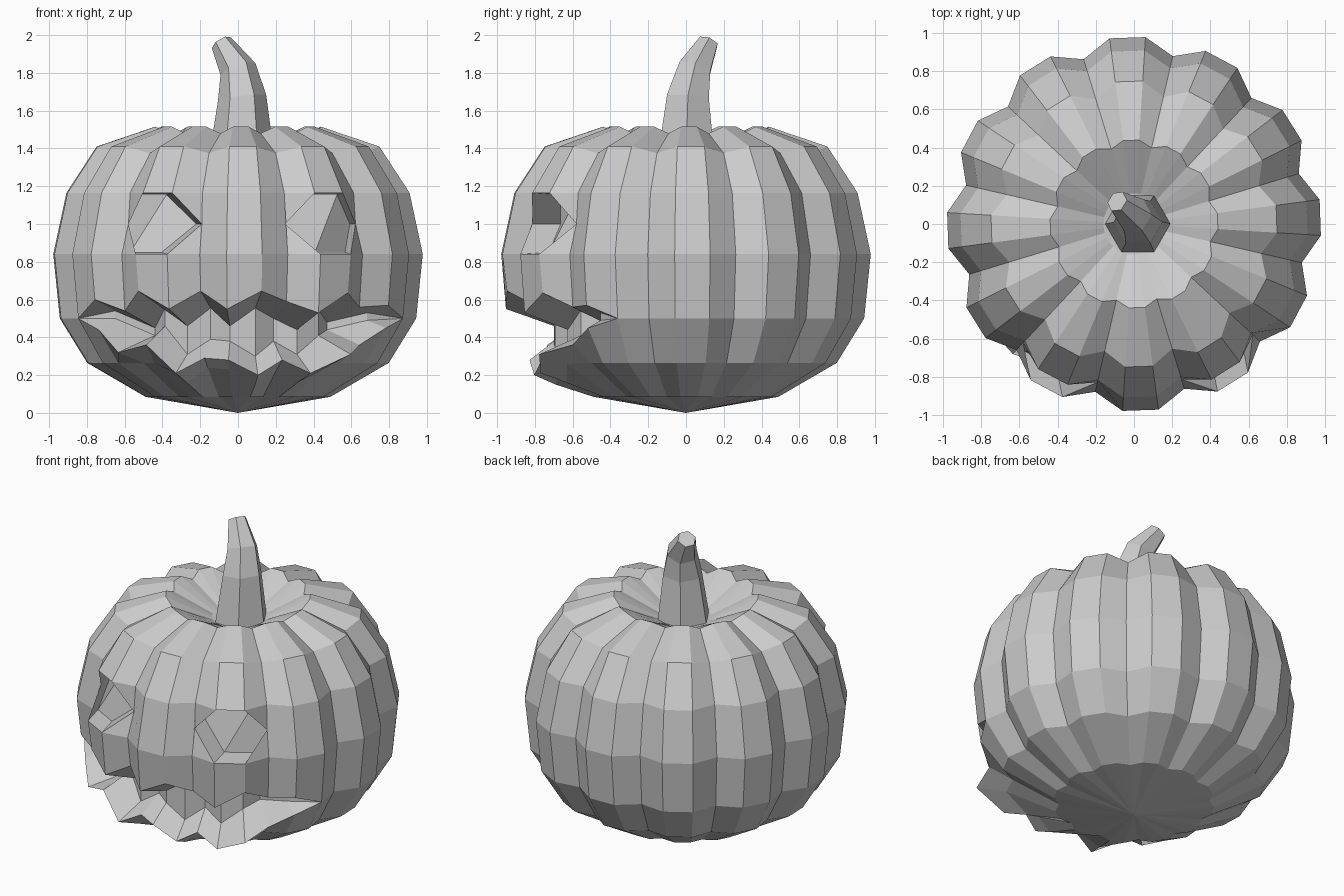
import bpy, bmesh
from math import sin, cos, radians
from mathutils import Vector, Matrix

if "Cube" in bpy.data.objects:
    bpy.data.objects.remove(bpy.data.objects["Cube"])


def finish(bm, name):
    bmesh.ops.recalc_face_normals(bm, faces=bm.faces)
    mesh = bpy.data.meshes.new(name)
    bm.to_mesh(mesh)
    bm.free()
    bpy.context.collection.objects.link(bpy.data.objects.new(name, mesh))


# Pumpkin body: 12 lobes, each with one valley column and two ridge columns
bm = bmesh.new()
angles = [-148 + 30 * k + d for k in range(12) for d in (-15, -5.5, 5.5)]
N = len(angles)
# ridge radius, ridge z, valley radius factor, valley z drop
rings = [(.49, .085, .93, 0), (.80, .265, .92, 0), (.945, .5, .92, 0), (.98, .84, .92, 0),
         (.91, 1.165, .92, 0), (.75, 1.41, .91, .035), (.44, 1.515, .93, .035), (.16, 1.37, 1, 0)]


def vert(i, r, z):
    a = radians(angles[i % N])
    return bm.verts.new((r * cos(a), r * sin(a), z))


def face(*vs):
    vs = list(dict.fromkeys(vs))
    if len(vs) > 2:
        return bm.faces.new(vs)


# Mouth columns: upper lip z, lower lip z, lower lip radius
mouth = {2: (.60, .44, .93), 3: (.54, .32, .93), 4: (.645, .36, .88), 5: (.55, .21, .86),
         6: (.645, .29, .79), 7: (.55, .28, .83), 8: (.645, .20, .81), 9: (.59, .28, .80),
         10: (.53, .21, .86), 11: (.635, .31, .98), 12: (.56, .36, .88), 13: (.57, .45, .94)}

grid = []
for j, (r, z, f, dz) in enumerate(rings):
    row = []
    for i in range(N):
        v = i % 3 == 0
        rr, zz = (r * f, z - dz) if v else (r, z)
        if j == 1 and i in mouth:
            zz = min(z, mouth[i][1] - .05)
            rr -= (z - zz) * .9
        if j == 2 and i in mouth:
            row.append(None)
        else:
            row.append(vert(i, rr, zz))
    grid.append(row)

upper, lower = list(grid[2]), list(grid[2])
in_up, in_low = list(grid[2]), list(grid[2])
for i, (zu, zl, rl) in mouth.items():
    f = .92 if i % 3 == 0 else 1
    end = i in (2, 13)
    upper[i] = vert(i, .955 * f, zu)
    lower[i] = vert(i, rl, zl)
    ri = .82 if end else .70
    mid = (zu + zl) / 2
    in_up[i] = vert(i, ri * f, max(zu - .09, mid + .02))
    in_low[i] = vert(i, ri * f, min(zl + .1, mid - .02))

# Eye corner points on the valley columns
eye_mid = {i: vert(i, .9 * (.98 + .91) / 2, 1.0) for i in (3, 6, 9, 12)}
eye_cols = (3, 4, 5, 9, 10, 11)

for j in range(len(rings) - 1):
    lo = upper if j == 2 else grid[j]
    hi = lower if j == 1 else grid[j + 1]
    for i in range(N):
        n = (i + 1) % N
        a, b, c, d = lo[i], lo[n], hi[n], hi[i]
        if j == 3 and i in eye_cols:
            if i % 3 == 0:
                face(a, b, eye_mid[i])
                face(eye_mid[i], c, d)
            elif i % 3 == 2:
                face(a, b, eye_mid[n])
                face(eye_mid[n], c, d)
        elif j == 3 and n in eye_mid:
            face(a, b, eye_mid[n], c, d)
        elif j == 3 and i in eye_mid:
            face(a, b, c, d, eye_mid[i])
        else:
            face(a, b, c, d)

# Close the base point and the hollow under the stem
for row, z in ((grid[0], 0), (grid[-1], 1.35)):
    tip = bm.verts.new((0, 0, z))
    for i in range(N):
        face(row[i], row[(i + 1) % N], tip)

# Recessed mouth: upper underside, back wall, lower ledge
for i in range(1, 14):
    for p, q in ((upper, in_up), (in_up, in_low), (in_low, lower)):
        face(p[i], p[i + 1], q[i + 1], q[i])

# Recessed hexagonal eyes
for s in (3, 9):
    loop = [eye_mid[s], grid[3][s + 1], grid[3][s + 2], eye_mid[s + 3],
            grid[4][s + 2], grid[4][s + 1]]
    inner = [bm.verts.new(v.co + Vector((-.03, .15, (1.0 - v.co.z) * .06))) for v in loop]
    for k in range(6):
        m = (k + 1) % 6
        face(loop[k], loop[m], inner[m], inner[k])
    face(*[inner[k] for k in (0, 1, 4, 5)][:2], inner[4], inner[5])
    face(inner[1], inner[2], inner[3], inner[4])
finish(bm, "pumpkin_body")

# Stem: bent, tapering six-sided tube
bm = bmesh.new()
# centre, radius, tilt axis direction
path = [((.02, 0, 1.34), .175, (0, 0, 1)), ((.022, .01, 1.67), .128, (-.1, .08, 1)),
        ((0, .045, 1.82), .098, (-.35, .3, 1)), ((-.088, .118, 1.96), .058, (-.6, .45, 1))]
prev = None
for c, r, axis in path:
    rot = Vector((0, 0, 1)).rotation_difference(Vector(axis)).to_matrix()
    ring = [bm.verts.new(Vector(c) + rot @ Vector((r * cos(radians(60 * k)), r * sin(radians(60 * k)), 0)))
            for k in range(6)]
    if prev:
        for k in range(6):
            m = (k + 1) % 6
            bm.faces.new((prev[k], prev[m], ring[m], ring[k]))
    else:
        bm.faces.new(ring[::-1])
    prev = ring
bm.faces.new(prev)
finish(bm, "stem")
